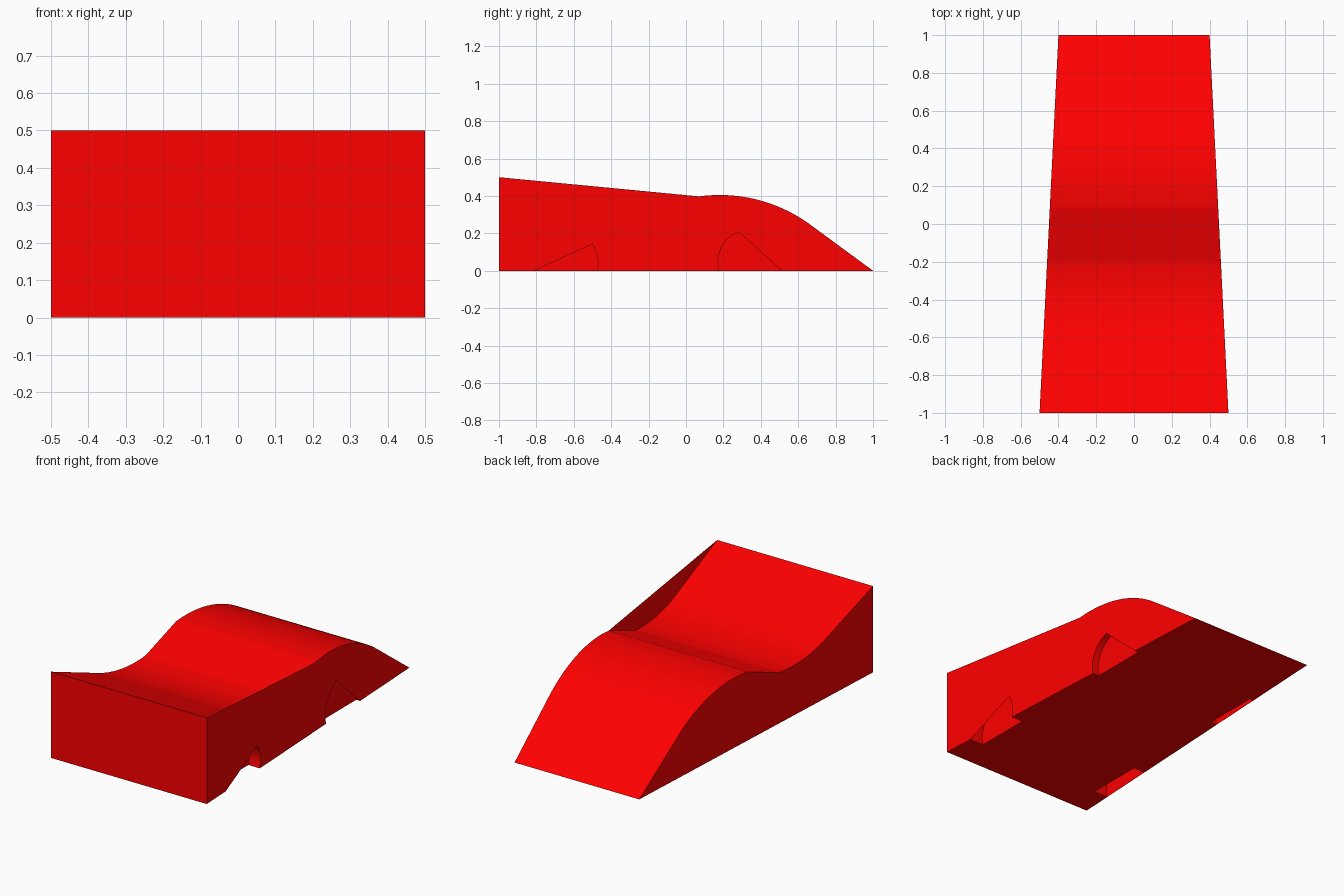
import bpy, bmesh
from math import sin, cos, asin, radians, pi
from mathutils import Vector

if "Cube" in bpy.data.objects:
    bpy.data.objects.remove(bpy.data.objects["Cube"])


def side_x(y):
    """Half width of the body, tapering towards the back."""
    return 0.45 - 0.05 * y


# Top profile (y, z): front slope, dip arc, short ramp, hump arc, rear slope
def bow(y, z, r, start, end, n=24):
    """Arc over extreme point (y, z); positive r is a hump, negative a dip."""
    a0, a1 = asin((start - y) / abs(r)), asin((end - y) / abs(r))
    angles = [a0 + (a1 - a0) * i / n for i in range(n + 1)]
    return [(y + abs(r) * sin(a), z - r * (1 - cos(a))) for a in angles]


dip = bow(-0.30, 0.289, -0.83, -0.60, -0.19)
hump = bow(0.18, 0.405, 0.82, 0.07, 0.65)
profile = [(-1, 0.5)] + dip + hump + [(1, 0)]


# Wheel arch arc, running front to back
def arch(center, r=0.174, lift=0.045, n=30):
    d = asin(lift / r)
    pts = []
    for i in range(n + 1):
        a = pi + d - (pi + 2 * d) * i / n
        pts.append((center + r * cos(a), lift + r * sin(a)))
    return pts


front_arch, rear_arch = arch(-0.645), arch(0.345)
WELL_X = 0.4

bm = bmesh.new()


def face(points, outward):
    """Add a face and turn it so that it looks along the outward hint."""
    f = bm.faces.new([bm.verts.new(p) for p in points])
    f.normal_update()
    if f.normal.dot(Vector(outward)) < 0:
        f.normal_flip()


def on_side(s, pts):
    return [(s * side_x(y), y, z) for y, z in pts]


# Top surface and front panel
for a, b in zip(profile, profile[1:]):
    face(on_side(-1, [a, b]) + on_side(1, [b, a]), (0, 0, 1))
face([(-.5, -1, 0), (.5, -1, 0), (.5, -1, .5), (-.5, -1, .5)], (0, -1, 0))

# Left side: plain panel following the dip
face(on_side(-1, [(-1, 0)] + profile), (-1, 0, 0))

# Right side: straight upper edge over the dip, partly covered wheel arches
lower = ([(-1, 0), front_arch[0]] + front_arch[23:]
         + rear_arch[:13] + [rear_arch[-1], (1, 0)])
upper = hump[::-1] + [(-1, 0.5)]
face(on_side(1, lower + upper), (1, 0, 0))

# Underside with a notch at each wheel
edge = [(side_x(-1), -1)]
for arc in (front_arch, rear_arch):
    y0, y1 = arc[0][0], arc[-1][0]
    edge += [(side_x(y0), y0), (WELL_X, y0), (WELL_X, y1), (side_x(y1), y1)]
edge.append((side_x(1), 1))
outline = edge + [(-x, y) for x, y in reversed(edge)]
face([(x, y, 0) for x, y in outline], (0, 0, -1))

# Wheel wells on both sides
for s in (-1, 1):
    for arc in (front_arch, rear_arch):
        mid = (arc[0][0] + arc[-1][0]) / 2
        face([(s * WELL_X, y, z) for y, z in arc], (s, 0, 0))
        for a, b in zip(arc, arc[1:]):
            inner = [(s * WELL_X, y, z) for y, z in (b, a)]
            face(on_side(s, [a, b]) + inner, (0, mid - a[0], 0.045 - a[1]))

bmesh.ops.remove_doubles(bm, verts=bm.verts, dist=1e-5)
mesh = bpy.data.meshes.new("car_body")
bm.to_mesh(mesh)
bm.free()
body = bpy.data.objects.new("car_body", mesh)
bpy.context.collection.objects.link(body)

# Red paint
paint = bpy.data.materials.new("red_paint")
paint.diffuse_color = (1, 0, 0, 1)
paint.use_nodes = True
paint.node_tree.nodes["Principled BSDF"].inputs["Base Color"].default_value = paint.diffuse_color
mesh.materials.append(paint)

bpy.context.view_layer.objects.active = body
body.select_set(True)
bpy.ops.object.shade_smooth_by_angle(angle=radians(20))
